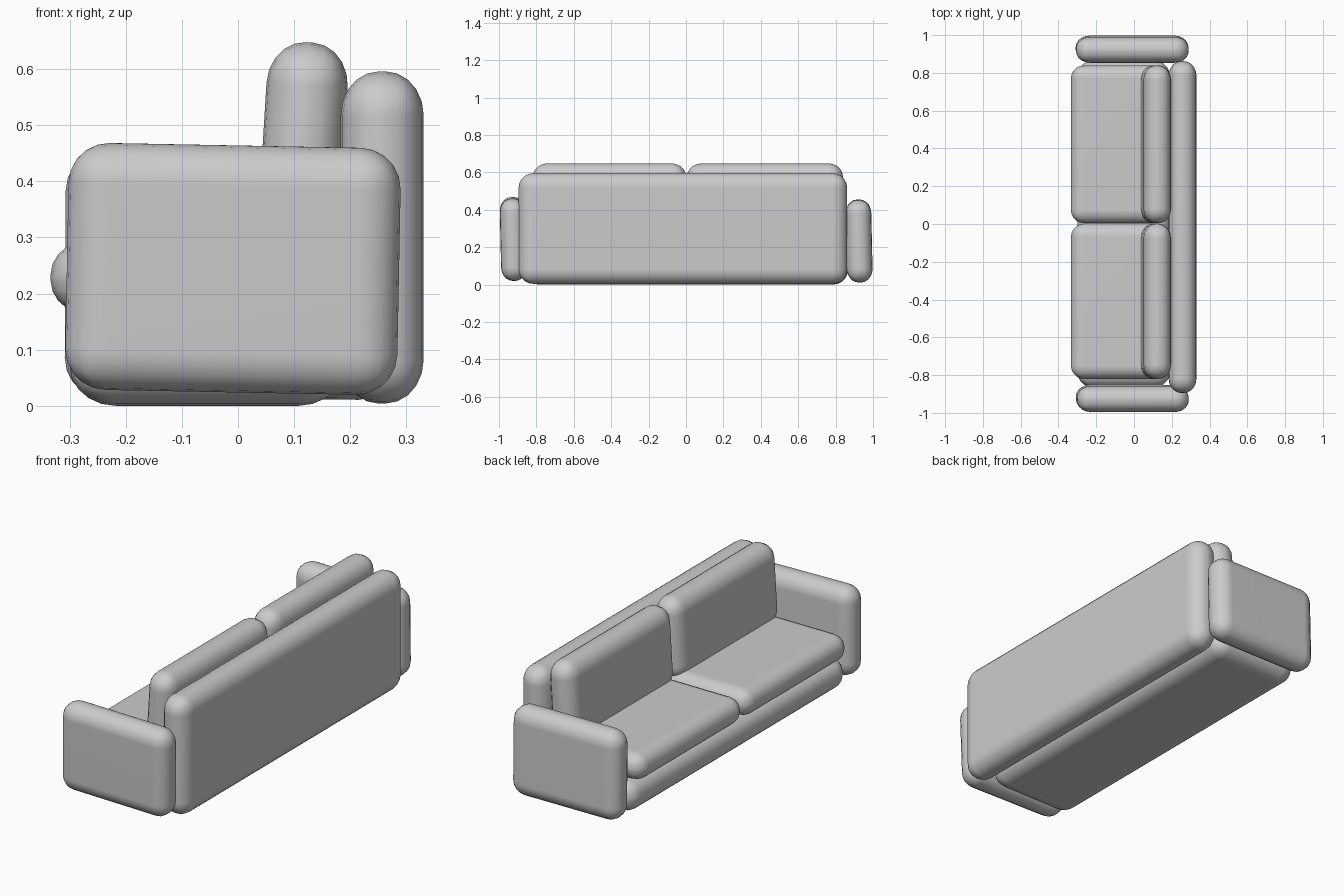
import bpy, bmesh
from math import radians
from mathutils import Matrix, Vector

if "Cube" in bpy.data.objects:
    bpy.data.objects.remove(bpy.data.objects["Cube"])


def cushion(name, lo, hi, rot=(0, 0, 0), stretch=1.15):
    """Padded block between two corners; its thin edges are fully rounded."""
    size = Vector(hi) - Vector(lo)
    axis = min(range(3), key=lambda i: size[i])
    thick = size[axis] * stretch
    dims = size.copy()
    dims[axis] = thick
    bm = bmesh.new()
    bmesh.ops.create_cube(bm, size=1)
    bmesh.ops.scale(bm, vec=dims, verts=bm.verts)
    bmesh.ops.bevel(bm, geom=bm.edges[:], offset=thick * 0.46, segments=5,
                    profile=0.5, affect='EDGES', clamp_overlap=True)
    squash = Vector((1, 1, 1))
    squash[axis] = 1 / stretch
    bmesh.ops.scale(bm, vec=squash, verts=bm.verts)
    for f in bm.faces:
        f.smooth = True
    mesh = bpy.data.meshes.new(name)
    bm.to_mesh(mesh)
    bm.free()
    ob = bpy.data.objects.new(name, mesh)
    ob.location = (Vector(lo) + Vector(hi)) / 2
    ob.rotation_euler = [radians(a) for a in rot]
    bpy.context.collection.objects.link(ob)
    # keeps the broad faces flat-looking
    ob.modifiers.new("weighted_normals", 'WEIGHTED_NORMAL')
    return ob


# frame: base and tall back panel
cushion("base", (-0.30, -0.865, 0.0), (0.19, 0.865, 0.155))
cushion("back_panel", (0.183, -0.895, 0.004), (0.331, 0.862, 0.596))

# arms, each leaning very slightly
cushion("arm_front", (-0.305, -0.992, 0.024), (0.287, -0.855, 0.464), (1.3, 1.1, 0))
cushion("arm_rear", (-0.308, 0.857, 0.012), (0.289, 0.994, 0.454), (1.3, 0.3, 0))

# two seat cushions and two leaning back cushions
for side, y0, y1 in (("front", -0.82, 0.002), ("rear", 0.004, 0.84)):
    cushion("seat_" + side, (-0.334, y0, 0.162), (0.17, y1, 0.295))
    cushion("back_cushion_" + side, (0.043, y0, 0.245), (0.188, y1, 0.648), (0, 3.5, 0))
